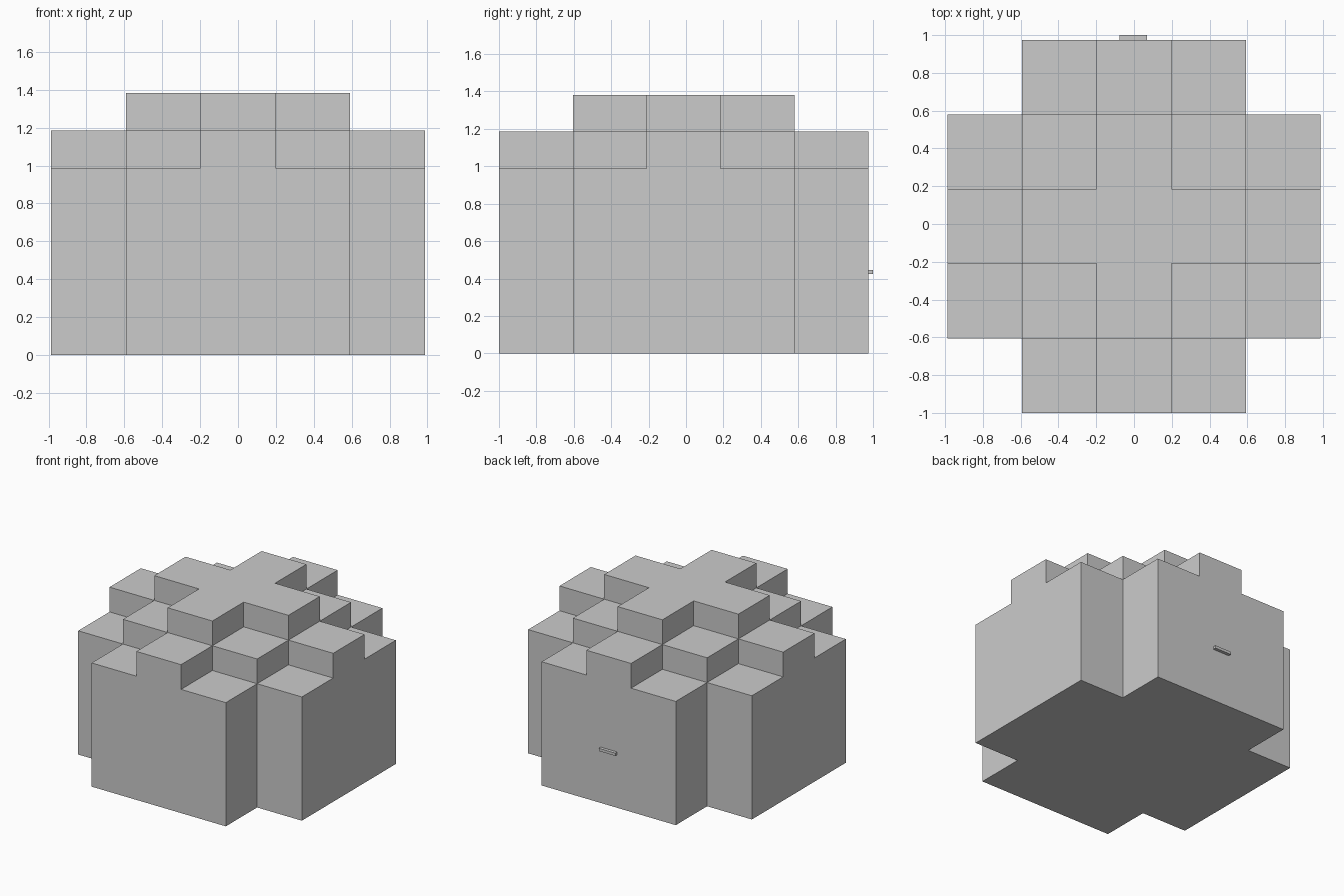
import bpy, bmesh
from mathutils import Vector

if "Cube" in bpy.data.objects:
    bpy.data.objects.remove(bpy.data.objects["Cube"])

S = 0.395                                  # block size
Y_OFF = -0.0125                            # body shifted so the rear tab ends at y = 1
LEVELS = [0, 2.5 * S, 3 * S, 3.5 * S]      # layer heights
LIMITS = [5, 4, 1]                         # squared radius filled in each layer


def filled(i, j, k):
    return 0 <= k < len(LIMITS) and i * i + j * j <= LIMITS[k]


def finish(name, bm):
    bmesh.ops.recalc_face_normals(bm, faces=bm.faces)
    mesh = bpy.data.meshes.new(name)
    bm.to_mesh(mesh)
    bm.free()
    obj = bpy.data.objects.new(name, mesh)
    bpy.context.collection.objects.link(obj)
    return obj


# Stepped body: keep only the outer faces of the filled blocks
bm = bmesh.new()
for k in range(3):
    for i in range(-2, 3):
        for j in range(-2, 3):
            if not filled(i, j, k):
                continue
            lo = Vector(((i - .5) * S, (j - .5) * S + Y_OFF, LEVELS[k]))
            hi = Vector(((i + .5) * S, (j + .5) * S + Y_OFF, LEVELS[k + 1]))
            for axis in range(3):
                for side in (-1, 1):
                    n = [i, j, k]
                    n[axis] += side
                    if filled(*n):
                        continue
                    u, v = (axis + 1) % 3, (axis + 2) % 3
                    quad = []
                    for a, b in ((0, 0), (1, 0), (1, 1), (0, 1)):
                        p = Vector()
                        p[axis] = hi[axis] if side > 0 else lo[axis]
                        p[u] = hi[u] if a else lo[u]
                        p[v] = hi[v] if b else lo[v]
                        quad.append(bm.verts.new(p))
                    bm.faces.new(quad)
bmesh.ops.remove_doubles(bm, verts=bm.verts, dist=1e-4)
bmesh.ops.recalc_face_normals(bm, faces=bm.faces)
bmesh.ops.dissolve_limit(bm, angle_limit=0.01, verts=bm.verts, edges=bm.edges)
finish("stepped_body", bm)

# Small tab on the rear face
bm = bmesh.new()
bmesh.ops.create_cube(bm, size=1)
bmesh.ops.scale(bm, vec=(0.145, 0.025, 0.022), verts=bm.verts)
bmesh.ops.translate(bm, vec=(-0.003, 0.9875, 0.435), verts=bm.verts)
finish("rear_tab", bm)
